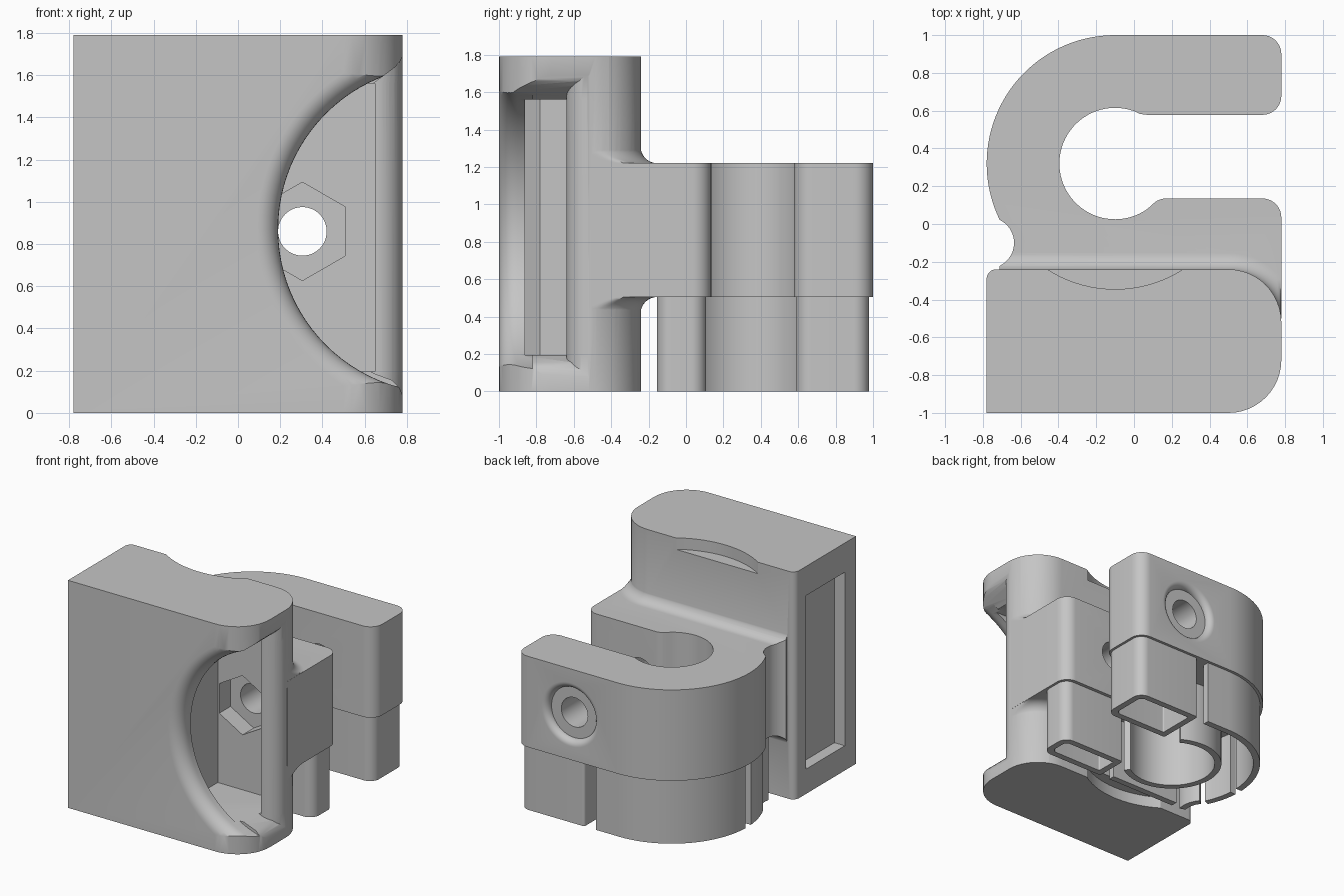
import bpy, bmesh, math

if "Cube" in bpy.data.objects:
    bpy.data.objects.remove(bpy.data.objects["Cube"])

grey = bpy.data.materials.new("plain_grey")
grey.use_nodes = True
GREY = (0.56, 0.56, 0.56, 1)
grey.diffuse_color = GREY
grey.node_tree.nodes["Principled BSDF"].inputs["Base Color"].default_value = GREY


def arc(cx, cy, r, a0, a1, n=24):
    angles = [math.radians(a0 + (a1 - a0) * i / n) for i in range(n + 1)]
    return [(cx + r * math.cos(a), cy + r * math.sin(a)) for a in angles]


def circle(cx, cy, r, n=64):
    return arc(cx, cy, r, 0, 360, n)[:-1]


def rounded_box(x0, x1, y0, y1, radii):
    """Radii run from the (x0, y0) corner counter-clockwise."""
    pts = []
    corners = [(x0, y0, 1, 1), (x1, y0, -1, 1), (x1, y1, -1, -1), (x0, y1, 1, -1)]
    for i, (x, y, sx, sy) in enumerate(corners):
        r = radii[i]
        if r:
            pts += arc(x + sx * r, y + sy * r, r, 180 + 90 * i, 270 + 90 * i, 12)
        else:
            pts.append((x, y))
    return pts


def loft(name, rings):
    """Closed solid through rings with equal point counts."""
    bm = bmesh.new()
    loops = [[bm.verts.new(p) for p in ring] for ring in rings]
    n = len(loops[0])
    for a, b in zip(loops, loops[1:]):
        for i in range(n):
            j = (i + 1) % n
            bm.faces.new((a[i], a[j], b[j], b[i]))
    bm.faces.new(loops[0][::-1])
    bm.faces.new(loops[-1])
    bmesh.ops.recalc_face_normals(bm, faces=bm.faces)
    mesh = bpy.data.meshes.new(name)
    bm.to_mesh(mesh)
    bm.free()
    mesh.materials.append(grey)
    ob = bpy.data.objects.new(name, mesh)
    bpy.context.collection.objects.link(ob)
    return ob


def prism(name, pts, z0, z1):
    return loft(name, [[(x, y, z) for x, y in pts] for z in (z0, z1)])


def prism_y(name, pts, y0, y1):
    return loft(name, [[(x, y, z) for x, z in pts] for y in (y0, y1)])


def flared_bore(name, cx, cz, r, flare, inner_y, face_y):
    """Round cutter along y whose mouth at face_y is rounded outward."""
    out = 1 if face_y > inner_y else -1
    profile = [(inner_y, r)]
    for i in range(9):
        a = math.radians(90 * i / 8)
        y = face_y - out * flare * (1 - math.sin(a))
        profile.append((y, r + flare * (1 - math.cos(a))))
    profile.append((face_y + out * 0.05, r + flare))
    return loft(name, [[(x, y, z) for x, z in circle(cx, cz, rr, 96)] for y, rr in profile])


def combine(target, tool, operation):
    mod = target.modifiers.new(operation.lower(), "BOOLEAN")
    mod.object, mod.operation, mod.solver = tool, operation, "EXACT"
    bpy.context.view_layer.objects.active = target
    bpy.ops.object.modifier_apply(modifier=mod.name)
    bpy.data.objects.remove(tool)


def smooth(ob):
    bpy.ops.object.select_all(action="DESELECT")
    ob.select_set(True)
    bpy.context.view_layer.objects.active = ob
    bpy.ops.object.shade_smooth_by_angle(angle=math.radians(30))


H = 1.79            # block height
LOW, HIGH = 0.505, 1.22   # clamp bottom and top
CX, CY = -0.1, 0.32       # clamp bore centre
BX, BZ = 0.305, 0.86      # bolt axis

# Front block
body = prism("clamp_body", rounded_box(-0.78, 0.78, -1, -0.24, (0, 0.28, 0.28, 0.05)), 0, H)

# Arc notches in the top and bottom back edges of the block
for z0, z1 in ((H - 0.09, H + 0.1), (-0.1, 0.09)):
    combine(body, prism("arc_notch", circle(CX, CY, 0.665, 96), z0, z1), "DIFFERENCE")

# C-shaped clamp
outline = [(0.78, -0.5)] + arc(0.68, 0.035, 0.1, 0, 90, 10)
outline += arc(0.17, 0.035, 0.1, 90, 125, 5)
outline += arc(CX, CY, 0.295, -55, -290, 48)
outline += [(0.03, 0.583), (0.07, 0.578)]
outline += arc(0.68, 0.678, 0.1, -90, 0, 10) + arc(0.68, 0.9, 0.1, 0, 90, 10)
outline += arc(CX, CY, 0.68, 90, 207, 36)
outline += [(-0.713, 0.0), (-0.713, -0.5)]
combine(body, prism("c_clamp", outline, LOW, HIGH), "UNION")


# Concave fillets where the clamp meets the block, above and below
def fillet_ring(d, z):
    pts = [(-0.713, -0.5), (-0.713, -0.24 + d)]
    pts += arc(0.5, -0.52, 0.28 + d, 90, 0, 20)
    return [(min(x, 0.779), y, z) for x, y in pts]


R = 0.09
for base, sign in ((HIGH, 1), (LOW, -1)):
    rings = [fillet_ring(R, base - sign * 0.05)]
    for i in range(10):
        a = math.radians(10 * i)
        rings.append(fillet_ring(R * (1 - math.sin(a)) - 0.003, base + sign * R * (1 - math.cos(a))))
    combine(body, loft("fillet", rings), "UNION")

# Round groove between clamp and block
combine(body, prism("groove", circle(-0.77, -0.1, 0.135), LOW - 0.12, HIGH + 0.12), "DIFFERENCE")

# Nut chamber, open to one side past a rounded post
post_front = arc(0.65, -0.51, 0.13, 90 - 180, 0, 12)
chamber = [(0.09, -0.78), (0.09, -0.38), (0.65, -0.38)] + post_front
chamber += [(0.95, -0.51), (0.95, -0.86), (0.0, -0.86)]
combine(body, prism("chamber", chamber, 0.195, 1.56), "DIFFERENCE")

# Scalloped window with a rounded outer edge
combine(body, flared_bore("scallop", 0.965, 0.87, 0.775, 0.1, -0.82, -1), "DIFFERENCE")

# Flared ends of the window, stopping at the post
flare = [(0.6, 1.53), (0.66, 1.575), (0.74, 1.635), (0.765, 1.66), (0.785, 1.7), (0.9, 1.7)]
flare += [(0.9, 0.07), (0.785, 0.07), (0.765, 0.12), (0.73, 0.155), (0.65, 0.185), (0.6, 0.21)]
flare_cutter = prism_y("flare", flare, -1.05, -0.5)
post = [(0.5, -0.64)] + post_front + [(0.95, -0.51), (0.95, -0.3), (0.5, -0.3)]
combine(flare_cutter, prism("post", post, -0.1, 2), "DIFFERENCE")
combine(body, flare_cutter, "DIFFERENCE")

# Shallow pocket on the opposite side
combine(body, prism("side_pocket", rounded_box(-0.9, -0.69, -0.86, -0.38, (0,) * 4), 0.195, 1.56), "DIFFERENCE")

# Bolt hole, hexagonal nut seat and washer counterbore
combine(body, prism_y("nut_seat", arc(BX, BZ, 0.233, 30, 390, 6)[:-1], -0.42, -0.24), "DIFFERENCE")
combine(body, prism_y("bolt_hole", circle(BX, BZ, 0.115), -0.5, 1.1), "DIFFERENCE")
combine(body, flared_bore("counterbore", BX, BZ, 0.2, 0.05, 0.95, 1), "DIFFERENCE")
smooth(body)

# Hollow feet under the two arm ends
T = 0.05
for name, y0, y1 in (("front_arm_foot", -0.155, 0.108), ("back_arm_foot", 0.59, 0.978)):
    foot = prism(name, rounded_box(0.2, 0.76, y0, y1, (0.02, 0.08, 0.08, 0.02)), 0, LOW)
    inner = rounded_box(0.2 + T, 0.76 - T, y0 + T, y1 - T, (0.01, 0.04, 0.04, 0.01))
    combine(foot, prism("foot_hollow", inner, -0.1, LOW - 0.002), "DIFFERENCE")
    smooth(foot)


# Thin curved walls hanging under the clamp
def wall(name, r, a0, a1, tail=None):
    outer, inner = arc(CX, CY, r, a0, a1, 40), arc(CX, CY, r - T, a1, a0, 40)
    if tail is not None:
        outer.insert(0, (tail, CY + r))
        inner.append((tail, CY + r - T))
    smooth(prism(name, outer + inner, 0, LOW))


wall("bore_wall", 0.37, 60, 305)
wall("outer_wall", 0.658, 90, 178, 0.1)
wall("side_wall", 0.658, 184, 206)

# Straight wall and groove wall on the block side
prism("front_wall", rounded_box(-0.5, 0.11, -0.155, -0.105, (0,) * 4), 0, LOW)
groove_wall = arc(-0.77, -0.1, 0.205, 40, -15, 12) + arc(-0.77, -0.1, 0.155, -15, 40, 12)
smooth(prism("groove_wall", groove_wall, 0, LOW))
